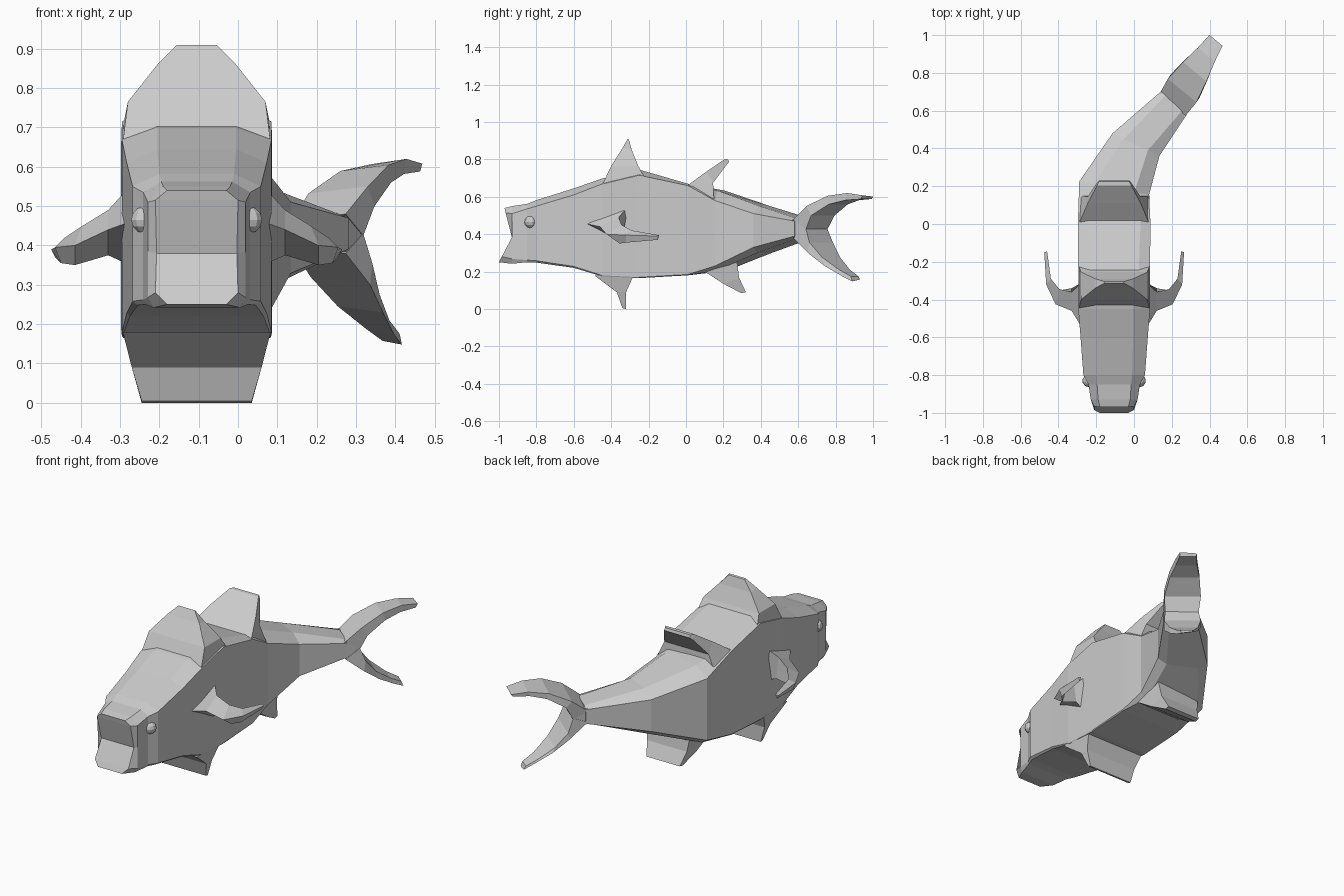
import bpy, bmesh
from math import cos, sin
from mathutils import Vector

CX = -0.105  # centre line of the straight part of the body


def loft(name, rings, cap=True):
    """Skin equal-sized closed rings of points, flat shaded."""
    bm = bmesh.new()
    vs = [[bm.verts.new(p) for p in r] for r in rings]
    n = len(rings[0])
    for a, b in zip(vs, vs[1:]):
        for i in range(n):
            j = (i + 1) % n
            bm.faces.new((a[i], a[j], b[j], b[i]))
    if cap:
        for r in (vs[0], vs[-1]):   # strips across each end, left to right
            for i in range(n // 2 - 1):
                bm.faces.new((r[i], r[i + 1], r[n - 2 - i], r[n - 1 - i]))
    else:
        bm.faces.new(vs[0])
        bm.faces.new(vs[-1])
    bmesh.ops.recalc_face_normals(bm, faces=bm.faces)
    me = bpy.data.meshes.new(name)
    bm.to_mesh(me)
    bm.free()
    ob = bpy.data.objects.new(name, me)
    bpy.context.collection.objects.link(ob)
    return ob


def body_ring(cx, ys, angle, widths, zs):
    """Ring with five rows from belly to back, turned by angle."""
    right, left = [], []
    for y, w, z in zip(ys, widths, zs):
        dx, dy = w * cos(angle), -w * sin(angle)
        right.append((cx + dx, y + dy, z))
        left.append((cx - dx, y - dy, z))
    return right + left[::-1]


# Body: lips, head, trunk and the tail bending to one side
lips = body_ring(CX, (-1, -.985, -.93, -.965, -.97), 0,
                 (.075, .105, .102, .105, .075), (.25, .28, .38, .515, .54))
rows = [  # cx, cy, angle, side width, belly width, back width, five heights
    (CX, -.93, 0, .124, .11, .085, (.242, .268, .385, .51, .55)),
    (CX, -.85, 0, .136, .13, .09, (.25, .262, .40, .535, .562)),
    (CX, -.80, 0, .163, .15, .095, (.248, .258, .40, .55, .582)),
    (CX, -.60, 0, .178, .17, .10, (.22, .228, .40, .61, .645)),
    (CX, -.45, 0, .190, .187, .10, (.175, .18, .40, .668, .697)),
    (CX, -.25, 0, .190, .187, .13, (.165, .17, .40, .715, .745)),
    (CX, .01, 0, .192, .187, .14, (.18, .185, .40, .66, .67)),
    (-.105, .19, .19, .188, .15, .11, (.205, .23, .42, .58, .632)),
    (.01, .42, .44, .138, .09, .07, (.30, .33, .43, .51, .55)),
    (.21, .64, .70, .092, .06, .06, (.38, .39, .43, .47, .48)),
]
loft("body", [lips] + [body_ring(cx, [cy] * 5, a, (wb, w, w, w, wt), zs)
                       for cx, cy, a, w, wb, wt, zs in rows])


def wide_fin(name, sections, cx=CX):
    """Broad fin from sections: front y, z, back y, z, half width."""
    loft(name, [[(cx - w, yf, zf), (cx + w, yf, zf), (cx + w, yb, zb), (cx - w, yb, zb)]
                for yf, zf, yb, zb, w in sections], cap=False)


# Fins along the back and belly
wide_fin("front_back_fin", [(-.45, .66, -.22, .70, .188), (-.40, .765, -.255, .765, .175),
                            (-.34, .86, -.29, .85, .10), (-.312, .91, -.305, .905, .05)])
wide_fin("rear_back_fin", [(0, .655, .15, .57, .187), (.11, .735, .145, .675, .14),
                           (.205, .80, .22, .775, .09), (.225, .80, .23, .785, .08)])
wide_fin("front_belly_fin", [(-.49, .18, -.28, .18, .188), (-.37, .09, -.32, .09, .165),
                             (-.34, .005, -.322, 0, .14)])
wide_fin("rear_belly_fin", [(.10, .20, .27, .27, .14), (.20, .135, .285, .165, .125),
                            (.295, .085, .32, .09, .105)], cx=-.08)

# Side fins: three-cornered sections (front, upper, lower) sweeping out and back
side = [[(.17, -.55, .46), (.17, -.31, .55), (.17, -.35, .35)],
        [(.225, -.46, .44), (.225, -.36, .49), (.225, -.34, .375)],
        [(.31, -.425, .40), (.29, -.345, .45), (.31, -.355, .35)],
        [(.36, -.32, .395), (.335, -.29, .42), (.345, -.32, .355)],
        [(.37, -.15, .39), (.355, -.145, .395), (.36, -.15, .37)]]
for s, tag in ((1, "right"), (-1, "left")):
    loft(tag + "_side_fin", [[(CX + s * x, y, z) for x, y, z in r] for r in side], cap=False)
    # Eyes
    bpy.ops.mesh.primitive_uv_sphere_add(segments=10, ring_count=6, radius=.034,
                                         location=(CX + s * .134, -.83, .465))
    bpy.context.object.name = tag + "_eye"

# Tail fin lobes: outer and inner edge (distance, height) and half width
root, along, across = Vector((.21, .64)), Vector((.56, .83)), Vector((.77, -.64))


def lobe(name, sections):
    rings = []
    for so, zo, si, zi, h in sections:
        o, i, d = root + along * so, root + along * si, across * h
        zl = zo * .65 + zi * .35   # the far outer edge is swept back
        rings.append([(*(o - d), zl), (*(o + d), zo), (*(i + d), zi), (*(i - d), zi)])
    loft(name, rings, cap=False)


lobe("upper_tail_lobe", [(-.01, .48, .07, .425, .09), (.08, .55, .11, .50, .098),
                         (.20, .605, .21, .56, .08), (.31, .62, .30, .582, .058),
                         (.40, .608, .39, .588, .045)])
lobe("lower_tail_lobe", [(-.01, .38, .07, .43, .09), (.09, .30, .10, .355, .098),
                         (.18, .23, .165, .275, .075), (.27, .175, .25, .21, .045),
                         (.325, .148, .315, .175, .032)])
lobe("tail_root", [(-.02, .385, .07, .385, .088), (-.02, .475, .07, .475, .088)])
